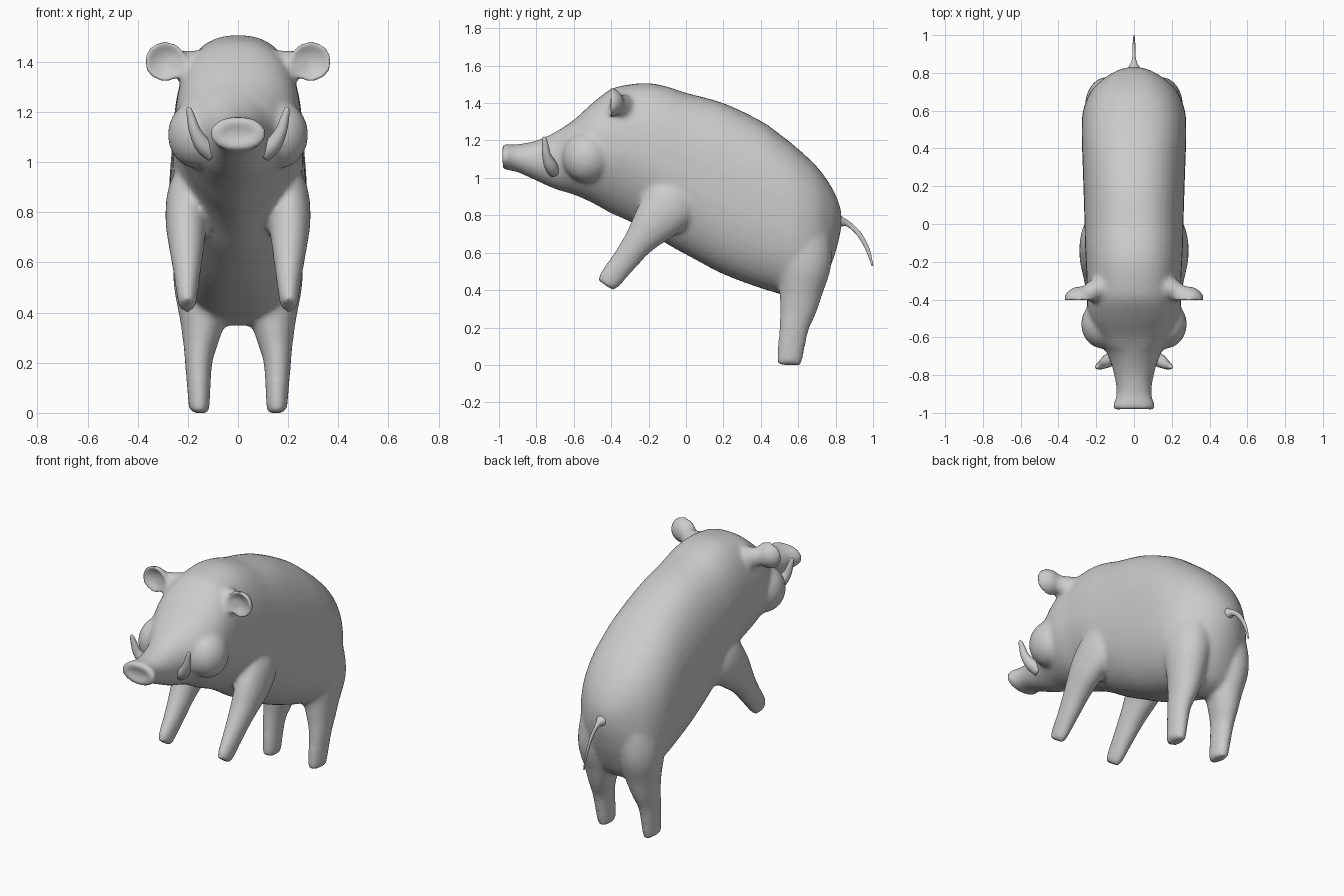
import bpy, bmesh, math
from mathutils import Vector

if "Cube" in bpy.data.objects:
    bpy.data.objects.remove(bpy.data.objects["Cube"])


def refine(rows, n):
    """Catmull-Rom interpolation of rows of numbers."""
    out = []
    for i in range(len(rows) - 1):
        a, b, c, d = (rows[max(i - 1, 0)], rows[i], rows[i + 1], rows[min(i + 2, len(rows) - 1)])
        for k in range(n):
            t = k / n
            out.append([0.5 * (2 * q + (r - p) * t + (2 * p - 5 * q + 4 * r - s) * t * t
                               + (3 * q - p - 3 * r + s) * t ** 3)
                        for p, q, r, s in zip(a, b, c, d)])
    return out + [list(rows[-1])]


def make(name, bm):
    bmesh.ops.recalc_face_normals(bm, faces=bm.faces[:])
    for f in bm.faces:
        f.smooth = True
    me = bpy.data.meshes.new(name)
    bm.to_mesh(me)
    bm.free()
    ob = bpy.data.objects.new(name, me)
    bpy.context.collection.objects.link(ob)
    return ob


def skin(name, rings):
    """Closed surface through a list of point rings."""
    bm = bmesh.new()
    vs = [[bm.verts.new(p) for p in r] for r in rings]
    n = len(vs[0])
    for a, b in zip(vs, vs[1:]):
        for j in range(n):
            bm.faces.new((a[j], a[(j + 1) % n], b[(j + 1) % n], b[j]))
    bm.faces.new(vs[0])
    bm.faces.new(vs[-1])
    return make(name, bm)


def limb(name, rows, side=1, ref=(1, 0, 0), n=20):
    """Tapered tube; each row is x, y, z, radius along ref, radius across."""
    rows = refine(rows, 4)
    rings = []
    for i, (x, y, z, ru, rv) in enumerate(rows):
        t = (Vector(rows[min(i + 1, len(rows) - 1)][:3]) - Vector(rows[max(i - 1, 0)][:3])).normalized()
        u = Vector(ref)
        u = (u - t * u.dot(t)).normalized()
        v = t.cross(u)
        ring = []
        for k in range(n):
            a = 2 * math.pi * k / n
            p = Vector((x, y, z)) + u * ru * math.cos(a) + v * rv * math.sin(a)
            ring.append((p.x * side, p.y, p.z))
        rings.append(ring)
    return skin(name, rings)


def ball(name, centre, radii, side=1, cupped=False):
    bm = bmesh.new()
    bmesh.ops.create_uvsphere(bm, u_segments=32, v_segments=20, radius=1)
    for v in bm.verts:
        if cupped and v.co.y < 0:
            v.co.y = 0.45 * max(0, 1 - v.co.x ** 2 - v.co.z ** 2)
        p = [c + r * q for c, r, q in zip(centre, radii, v.co)]
        v.co = (p[0] * side, p[1], p[2])
    return make(name, bm)


# Trunk and head: y, top z, bottom z, half width, lower-half exponent
trunk = [
    (-.97, 1.13, 1.09, .05, 2), (-.985, 1.165, 1.06, .095, 2), (-.97, 1.182, 1.045, .115, 2),
    (-.9, 1.18, 1.03, .092, 2), (-.8, 1.20, .985, .105, 2), (-.7, 1.245, .94, .135, 1.9),
    (-.6, 1.31, .91, .19, 1.8), (-.5, 1.40, .865, .235, 1.7), (-.4, 1.475, .81, .25, 1.7),
    (-.3, 1.50, .765, .25, 1.7), (-.2, 1.507, .71, .255, 1.8), (-.1, 1.488, .645, .26, 2),
    (0, 1.455, .59, .262, 2.1), (.2, 1.40, .485, .268, 2.3), (.4, 1.305, .41, .275, 2.4),
    (.5, 1.235, .38, .277, 2.4), (.6, 1.155, .345, .27, 2.3), (.7, 1.06, .39, .23, 2.2),
    (.77, .965, .52, .16, 2), (.81, .885, .64, .095, 2), (.83, .82, .73, .035, 2),
]


def section(y, top, bottom, w, e):
    c, h = (top + bottom) / 2, (top - bottom) / 2
    pts = []
    for k in range(40):
        a = 2 * math.pi * k / 40
        cx, sz = math.cos(a), math.sin(a)
        ex = (2.4 if y > -.65 else 2.1) if sz > 0 else e
        pts.append((w * math.copysign(abs(cx) ** (2 / ex), cx), y,
                    c + h * math.copysign(abs(sz) ** (2 / ex), sz)))
    return pts


parts = [skin("boar_body", [section(*r) for r in refine(trunk, 4)])]

for s, label in ((1, "right"), (-1, "left")):
    # Cheeks
    parts.append(ball("cheek_" + label, (.165, -.53, 1.11), (.115, .13, .135), s))
    # Front legs reaching forward
    parts.append(limb("front_leg_" + label, [
        (.16, .0, .94, .07, .10), (.19, -.07, .87, .09, .145), (.205, -.16, .77, .085, .125),
        (.205, -.25, .66, .07, .085), (.203, -.33, .555, .054, .07), (.203, -.405, .46, .04, .063),
        (.203, -.43, .425, .032, .05)], s))
    # Hind legs
    parts.append(limb("hind_leg_" + label, [
        (.155, .55, .0, .033, .06), (.155, .553, .025, .042, .068), (.157, .578, .2, .055, .08),
        (.148, .6, .3, .075, .1), (.14, .615, .4, .098, .118), (.14, .63, .55, .12, .15),
        (.12, .62, .72, .12, .15)], s))
    # Ears: cupped shell and root
    parts.append(ball("ear_" + label, (.29, -.415, 1.402), (.085, .085, .082), s, True))
    parts.append(limb("ear_root_" + label, [
        (.12, -.33, 1.35, .10, .09), (.2, -.345, 1.38, .07, .06), (.27, -.365, 1.40, .04, .03)],
        s, (0, 0, 1)))
    # Tusks stay crisp as their own objects
    limb("tusk_" + label, [
        (.10, -.705, 1.04, .035, .04), (.14, -.725, 1.07, .035, .034), (.17, -.745, 1.12, .024, .024),
        (.185, -.752, 1.17, .018, .018), (.195, -.757, 1.21, .011, .011),
        (.196, -.757, 1.22, .003, .003)], s, (0, 1, 0))

# Tail
limb("tail", [
    (0, .80, .77, .05, .05), (0, .83, .765, .03, .028), (0, .87, .752, .011, .015),
    (0, .925, .70, .008, .013), (0, .97, .62, .006, .011), (0, .997, .53, .003, .005)])

# Fuse the flesh parts into one smooth skin
bpy.ops.object.select_all(action='DESELECT')
for p in parts:
    p.select_set(True)
bpy.context.view_layer.objects.active = parts[0]
bpy.ops.object.join()
body = parts[0]
fuse = body.modifiers.new("fuse", 'REMESH')
fuse.mode = 'VOXEL'
fuse.voxel_size = .013
fuse.use_smooth_shade = True
soften = body.modifiers.new("soften", 'SMOOTH')
soften.factor = .5
soften.iterations = 10
